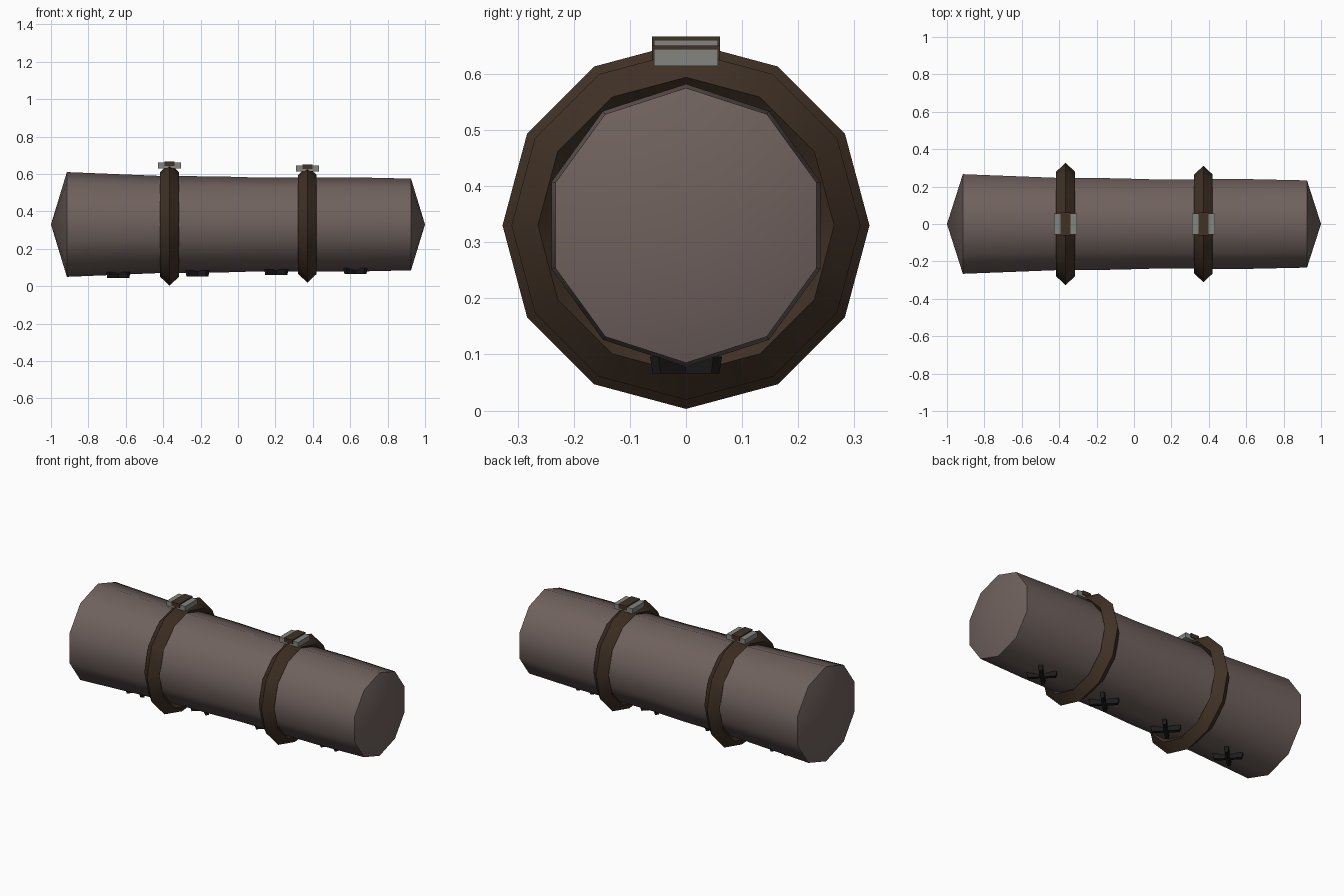
import bpy, math
from mathutils import Matrix

cube = bpy.data.objects.get("Cube")
if cube:
    bpy.data.objects.remove(cube, do_unlink=True)

AXIS_Z = 0.33


def material(name, rgb):
    m = bpy.data.materials.new(name)
    m.use_nodes = True
    m.diffuse_color = (*rgb, 1)
    bsdf = m.node_tree.nodes["Principled BSDF"]
    bsdf.inputs["Base Color"].default_value = (*rgb, 1)
    bsdf.inputs["Roughness"].default_value = 0.9
    return m


cloth = material("grey brown cloth", (0.16, 0.12, 0.11))
leather = material("dark leather", (0.052, 0.031, 0.019))
metal = material("grey metal", (0.23, 0.23, 0.21))
thread = material("black thread", (0.011, 0.011, 0.011))


def make(name, verts, faces, mat, smooth=None):
    me = bpy.data.meshes.new(name)
    me.from_pydata(verts, [], faces)
    me.materials.append(mat)
    ob = bpy.data.objects.new(name, me)
    bpy.context.collection.objects.link(ob)
    bpy.ops.object.select_all(action='DESELECT')
    ob.select_set(True)
    bpy.context.view_layer.objects.active = ob
    bpy.ops.object.mode_set(mode='EDIT')
    bpy.ops.mesh.select_all(action='SELECT')
    bpy.ops.mesh.remove_doubles(threshold=0.0001)
    bpy.ops.mesh.normals_make_consistent(inside=False)
    bpy.ops.object.mode_set(mode='OBJECT')
    if smooth:
        bpy.ops.object.shade_smooth_by_angle(angle=math.radians(smooth))
    return ob


def lathe(name, profile, sides, start, mat, closed, smooth):
    """Spin (x, radius) points around the roll's long axis."""
    n = len(profile)
    verts = []
    for i in range(sides):
        a = start + math.tau * i / sides
        verts += [(x, r * math.cos(a), AXIS_Z + r * math.sin(a)) for x, r in profile]
    faces = []
    for i in range(sides):
        p, q = i * n, (i + 1) % sides * n
        for j in range(n if closed else n - 1):
            k = (j + 1) % n
            faces.append((p + j, p + k, q + k, q + j))
    return make(name, verts, faces, mat, smooth)


def box(name, size, loc, mat, turn=0, taper=1):
    """Box whose underside is scaled by taper."""
    verts = []
    for z in (-1, 1):
        t = taper if z < 0 else 1
        verts += [(x * size[0] * t / 2, y * size[1] * t / 2, z * size[2] / 2)
                  for x, y in ((-1, -1), (1, -1), (1, 1), (-1, 1))]
    faces = [(3, 2, 1, 0), (4, 5, 6, 7)]
    faces += [(i, (i + 1) % 4, (i + 1) % 4 + 4, i + 4) for i in range(4)]
    ob = make(name, verts, faces, mat)
    ob.matrix_world = Matrix.Translation(loc) @ Matrix.Rotation(turn, 4, 'Z')
    return ob


# Rolled blanket with shallow cone ends
lathe("blanket_roll",
      [(-1, 0), (-0.915, 0.28), (-0.4, 0.259), (-0.1, 0.257), (0.1, 0.251),
       (0.62, 0.252), (0.925, 0.245), (1, 0)],
      10, math.pi / 2, cloth, False, 50)

# Diamond-section straps with buckles on top
for side, x, outer in (("right", -0.366, 0.327), ("left", 0.371, 0.311)):
    mid = outer - 0.047
    lathe(side + "_strap",
          [(x, outer), (x + 0.05, mid), (x, mid - 0.047), (x - 0.05, mid)],
          12, 0, leather, True, 40)
    top = AXIS_Z + outer
    box(side + "_buckle", (0.122, 0.114, 0.03), (x, 0, top - 0.012), metal)
    box(side + "_buckle_strip", (0.054, 0.122, 0.025), (x, 0, top - 0.003), leather)

# Crossed stitches along the underside
for n, (x, z) in enumerate(((-0.64, 0.06), (-0.217, 0.068), (0.205, 0.074), (0.628, 0.081))):
    for turn in (1, -1):
        box(f"stitch_{n + 1}_{'a' if turn > 0 else 'b'}", (0.16, 0.022, 0.03),
            (x, 0, z), thread, turn * math.pi / 4, 0.92)
